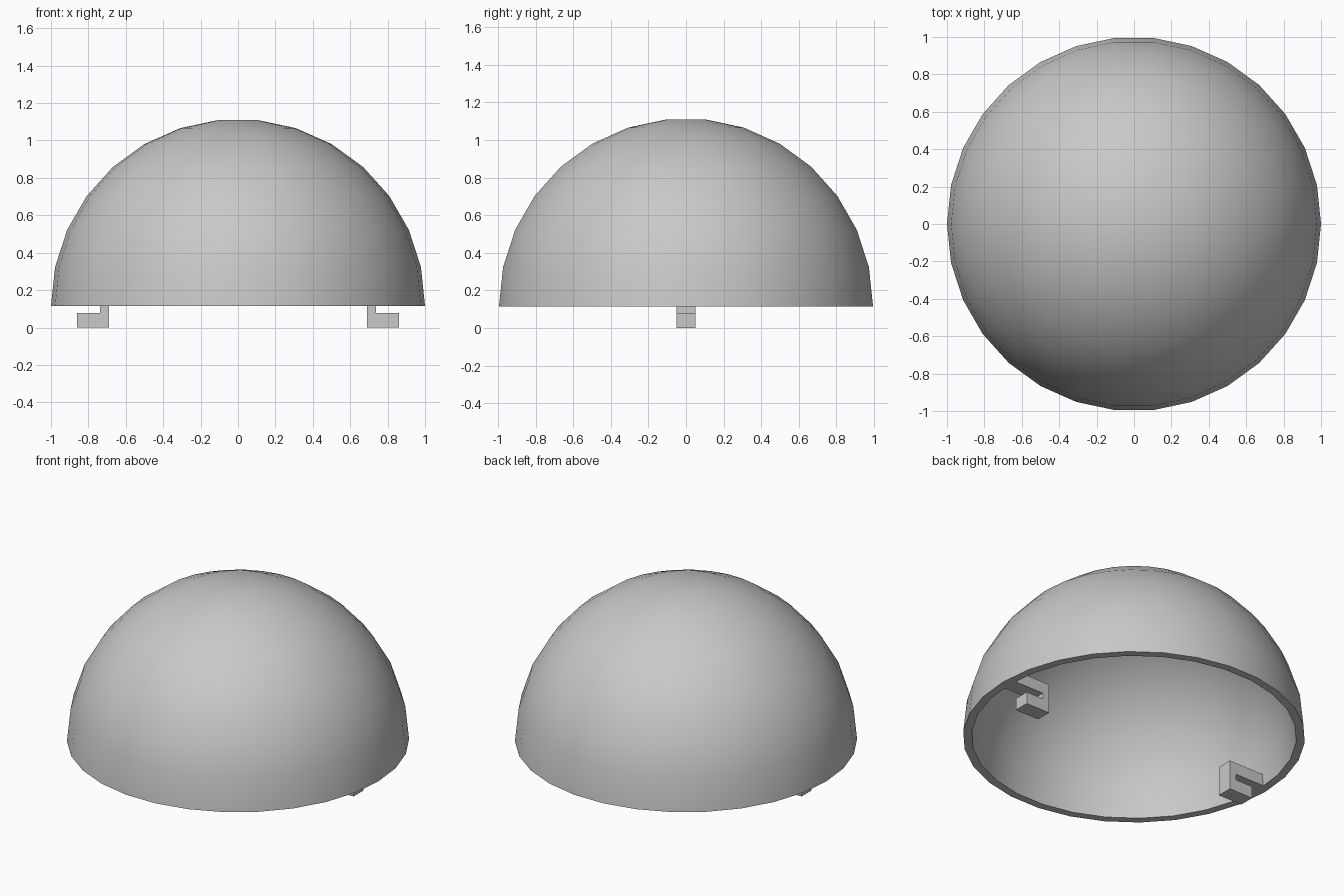
import bpy
import bmesh
from math import sin, cos, radians, tau
from mathutils import Matrix

if "Cube" in bpy.data.objects:
    bpy.data.objects.remove(bpy.data.objects["Cube"])

RIM_Z = 0.115      # height of the dome's open edge
SIDES = 30         # segments round the dome

grey = bpy.data.materials.new("light grey")
grey.use_nodes = True
colour = (0.58, 0.58, 0.58, 1)
grey.diffuse_color = colour
grey.node_tree.nodes["Principled BSDF"].inputs["Base Color"].default_value = colour


def finish(name, bm, smooth=False):
    bmesh.ops.recalc_face_normals(bm, faces=bm.faces)
    mesh = bpy.data.meshes.new(name)
    bm.to_mesh(mesh)
    bm.free()
    mesh.materials.append(grey)
    obj = bpy.data.objects.new(name, mesh)
    bpy.context.collection.objects.link(obj)
    if smooth:
        bpy.ops.object.select_all(action='DESELECT')
        obj.select_set(True)
        bpy.context.view_layer.objects.active = obj
        bpy.ops.object.shade_smooth_by_angle(angle=radians(30))
    return obj


# Hollow dome: outer and inner shells of flat-capped rings, joined at the rim
def dome_profile(radius):
    angles = [radians(6 + 12 * i) for i in range(8)]
    return [(radius * sin(a), RIM_Z + radius * cos(a)) for a in angles]


bm = bmesh.new()
profile = dome_profile(1.0) + dome_profile(0.95)[::-1]
rings = [[bm.verts.new((r * cos(tau * i / SIDES), r * sin(tau * i / SIDES), z))
          for i in range(SIDES)] for r, z in profile]
for a, b in zip(rings, rings[1:]):
    for i in range(SIDES):
        j = (i + 1) % SIDES
        bm.faces.new((a[i], a[j], b[j], b[i]))
bm.faces.new(rings[0])
bm.faces.new(rings[-1])
finish("dome_shell", bm, smooth=True)

# Clips: C-shaped hooks with an upper arm reaching the wall and a foot below
HOOK = [(0.69, 0), (0.86, 0), (0.86, 0.077), (0.737, 0.077),
        (0.737, RIM_Z), (0.955, RIM_Z), (0.955, 0.19), (0.69, 0.19)]
for name, side in (("left_clip", 1), ("right_clip", -1)):
    bm = bmesh.new()
    face = bm.faces.new([bm.verts.new((side * x, -0.05, z)) for x, z in HOOK])
    extruded = bmesh.ops.extrude_face_region(bm, geom=[face])["geom"]
    verts = [v for v in extruded if isinstance(v, bmesh.types.BMVert)]
    bmesh.ops.transform(bm, matrix=Matrix.Translation((0, 0.1, 0)), verts=verts)
    finish(name, bm)
